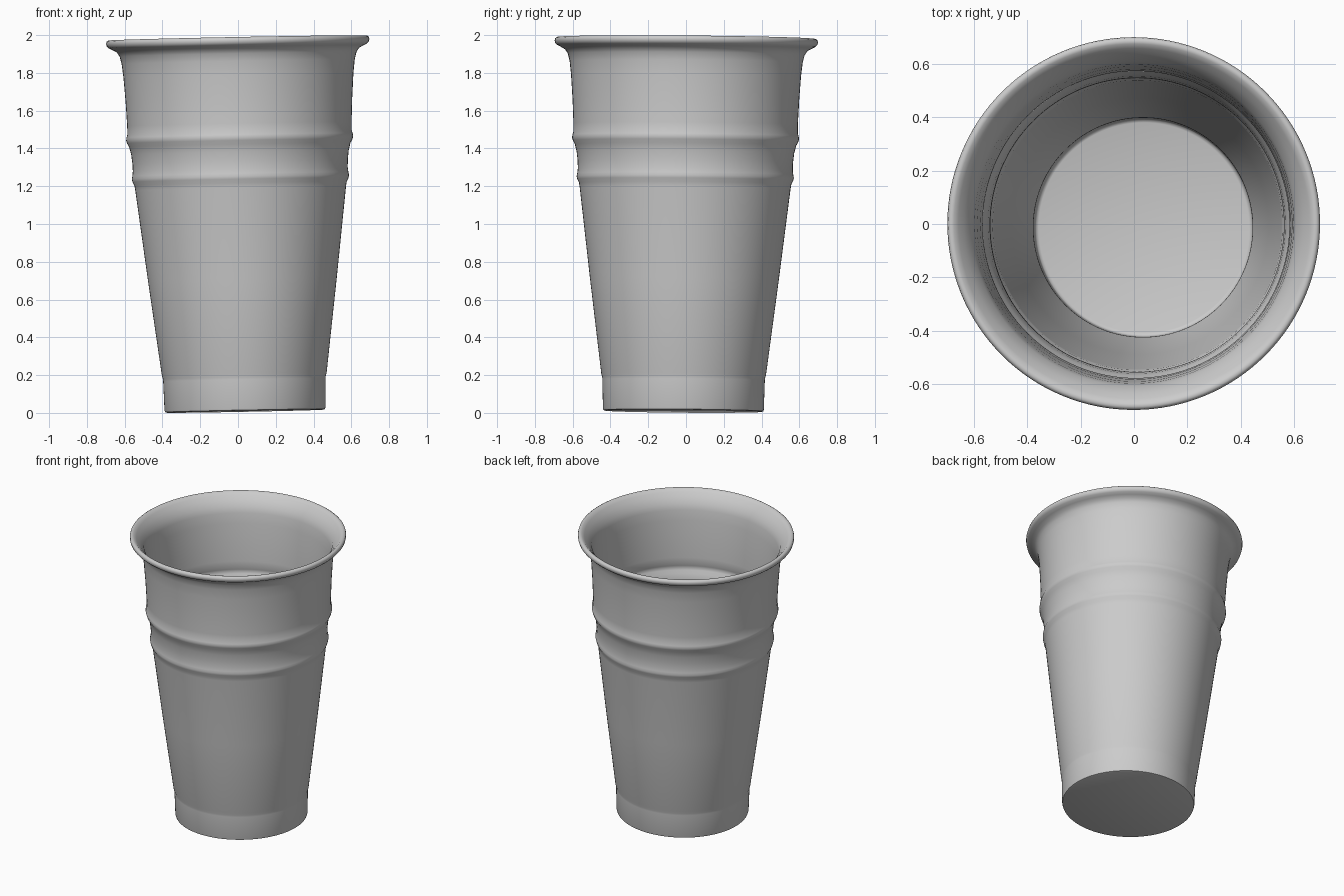
import bpy, bmesh, math

SEGMENTS = 128

# Half cross-section (radius, height): underside, outer wall, rolled rim, inner wall, floor
outer = [(0.415, 0.0), (0.423, 0.003), (0.426, 0.012), (0.430, 0.165), (0.431, 0.178),
         (0.436, 0.195), (0.500, 0.70), (0.558, 1.18), (0.562, 1.205), (0.572, 1.225),
         (0.575, 1.24), (0.572, 1.255), (0.569, 1.28), (0.570, 1.32), (0.576, 1.37),
         (0.586, 1.41), (0.597, 1.43), (0.601, 1.445), (0.599, 1.46), (0.594, 1.475),
         (0.594, 1.52), (0.600, 1.65), (0.609, 1.78), (0.617, 1.85), (0.627, 1.89),
         (0.642, 1.912)]
rim = [(0.665, 1.925), (0.685, 1.935), (0.694, 1.945), (0.697, 1.958), (0.694, 1.970),
       (0.685, 1.976), (0.672, 1.974), (0.655, 1.958), (0.635, 1.935)]
WALL = 0.02
inner = [(r - WALL, z + 0.005) for r, z in reversed(outer[3:-1])]
floor = [(0.407, 0.034), (0.403, 0.024), (0.393, 0.020)]
profile = outer + rim + inner + floor

# Revolve the section and cap underside and floor
bm = bmesh.new()
rings = []
for r, z in profile:
    rings.append([bm.verts.new((r * math.cos(a), r * math.sin(a), z))
                  for a in (2 * math.pi * i / SEGMENTS for i in range(SEGMENTS))])
for lo, hi in zip(rings, rings[1:]):
    for i in range(SEGMENTS):
        j = (i + 1) % SEGMENTS
        bm.faces.new((lo[i], lo[j], hi[j], hi[i]))
bm.faces.new(rings[0][::-1])
bm.faces.new(rings[-1])
bmesh.ops.recalc_face_normals(bm, faces=bm.faces)

mesh = bpy.data.meshes.new("cup")
bm.to_mesh(mesh)
bm.free()
cup = bpy.data.objects.new("cup", mesh)
bpy.context.collection.objects.link(cup)

# The cup leans very slightly
cup.location = (0.037, -0.014, 0.009)
cup.rotation_euler = (-0.008, -0.0195, 0)

bpy.context.view_layer.objects.active = cup
cup.select_set(True)
bpy.ops.object.shade_smooth_by_angle(angle=math.radians(50))
